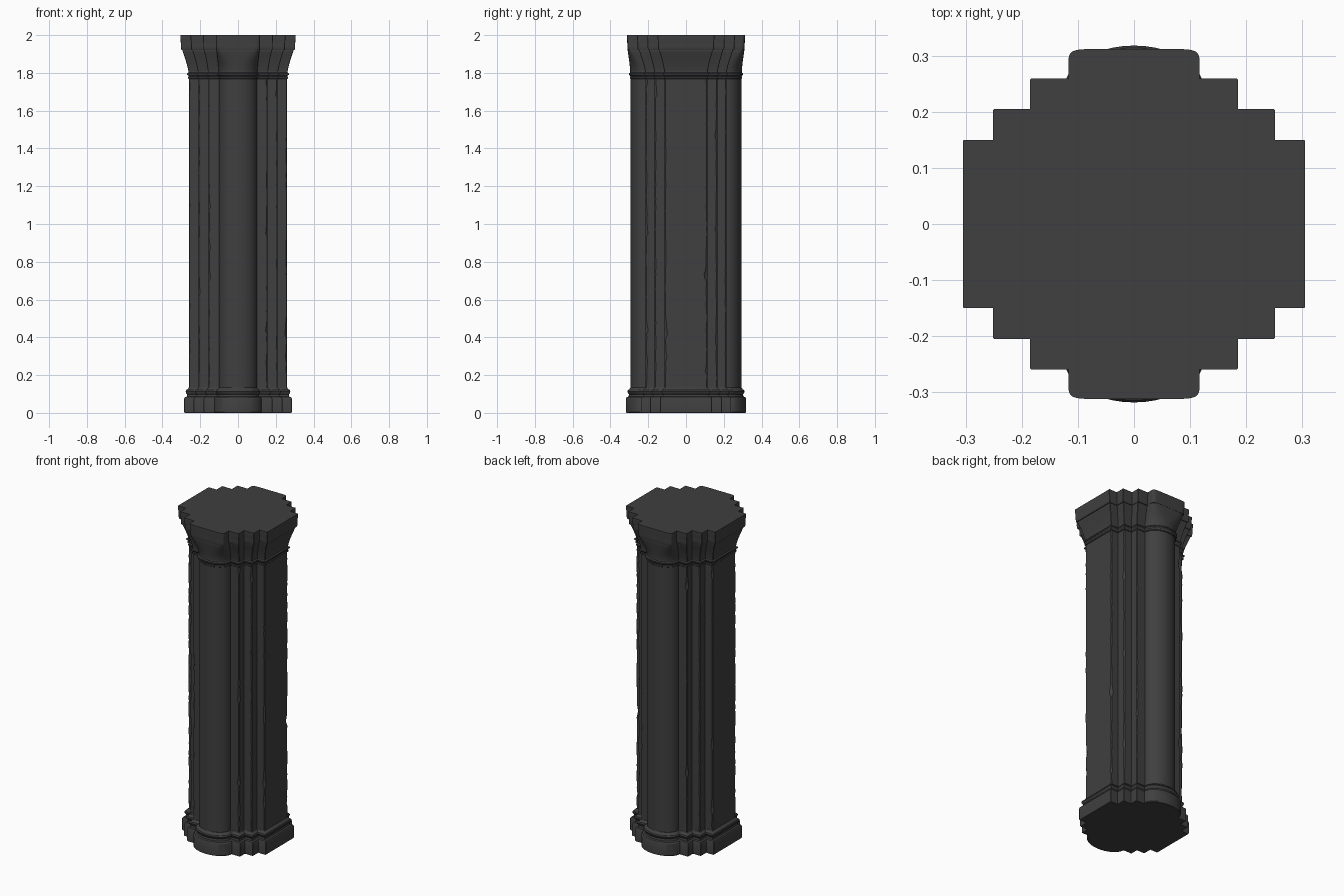
import bpy, bmesh, math, random

if "Cube" in bpy.data.objects:
    bpy.data.objects.remove(bpy.data.objects["Cube"])

random.seed(4)
# Quarter-plan dimensions: X0, y1, x1, y2, x2, y3, x3, Y, roundness exponent
SHAFT = (.26, .113, .21, .166, .157, .214, .10, .293, 2.0)
ABACUS = (.305, .15, .251, .205, .185, .259, .117, .312, 9.0)
ARC = 10

stone = bpy.data.materials.new("dark_stone")
stone.diffuse_color = (.05, .05, .05, 1)
stone.use_nodes = True
stone.node_tree.nodes["Principled BSDF"].inputs["Base Color"].default_value = stone.diffuse_color


def plan(t, d):
    """Blend from shaft plan to abacus plan, then grow outward by d."""
    p = [a + (b - a) * t for a, b in zip(SHAFT, ABACUS)]
    return [v + d for v in p[:8]] + [2 + 7 * t * t]


def quarter(p, chips):
    """One quarter of the stepped plan, with a rounded lobe on the y axis."""
    pts = []
    for (x, y), nx, c in zip(((p[0], p[1]), (p[2], p[3]), (p[4], p[5])),
                             (p[2], p[4], p[6]), chips):
        pts += [(x, y - c), (x - c * .8, y), (nx, y)]
    for i in range(1, ARC + 1):
        a = i / ARC * math.pi / 2
        s, c = math.sin(a), max(math.cos(a), 0)
        x = 0 if i == ARC else p[6] * c ** (2 / p[8])
        pts.append((x, p[5] + (p[7] - p[5]) * s ** (2 / p[8])))
    return pts


def outline(p, chips):
    """Mirror the quarter into a full loop."""
    loop = []
    for q, (sx, sy) in enumerate(((1, 1), (-1, 1), (-1, -1), (1, -1))):
        pts = quarter(p, chips[q])
        if q % 2:
            pts = pts[-2::-1]
        loop += [(x * sx, y * sy) for x, y in pts]
    return loop


def loft(name, levels):
    """Skin a stack of (z, outline) levels and cap both ends."""
    bm = bmesh.new()
    rings = [[bm.verts.new((x, y, z)) for x, y in pts] for z, pts in levels]
    for a, b in zip(rings, rings[1:]):
        for i in range(len(a)):
            j = (i + 1) % len(a)
            bm.faces.new((a[i], a[j], b[j], b[i]))
    bm.faces.new(rings[0][::-1])
    bm.faces.new(rings[-1])
    me = bpy.data.meshes.new(name)
    bm.to_mesh(me)
    bm.free()
    me.materials.append(stone)
    ob = bpy.data.objects.new(name, me)
    bpy.context.collection.objects.link(ob)
    bpy.ops.object.select_all(action='DESELECT')
    ob.select_set(True)
    bpy.context.view_layer.objects.active = ob
    bpy.ops.object.shade_smooth_by_angle(angle=math.radians(30))
    return ob


def moulding(name, profile, chip=.002):
    chips = [[chip] * 3] * 4
    loft(name, [(z, outline(plan(t, d), chips)) for z, t, d in profile])


# Base: plinth, step and upper torus
moulding("base", [
    (0, 0, .022), (.005, 0, .025), (.075, 0, .025), (.083, 0, .021),
    (.086, 0, .011), (.098, 0, .009), (.104, 0, .014), (.113, 0, .017),
    (.121, 0, .014), (.126, 0, .006), (.134, 0, .001)])

# Shaft: corners worn by uneven chips along the height
levels = []
N = 84
wear = [[.004] * 3 for _ in range(4)]
for k in range(N + 1):
    z = .12 + (1.785 - .12) * k / N
    for q in wear:
        for i in range(3):
            q[i] = .55 * q[i] + random.uniform(.0005, .004)
            if random.random() < .04:
                q[i] += random.uniform(.004, .012)
    levels.append((z, outline(plan(0, 0), wear)))
loft("shaft", levels)

# Neck: two thin rings under the capital
moulding("neck_rings", [
    (1.768, 0, .001), (1.771, 0, .004), (1.779, 0, .004), (1.781, 0, .001),
    (1.785, 0, .003), (1.79, 0, .009), (1.797, 0, .009), (1.802, 0, .003),
    (1.81, 0, .002)])

# Capital: round lobes flare into a squared bell
bell = []
for k in range(11):
    u = k / 10
    bell.append((1.805 + .113 * u, .72 * u ** 1.25, .002))
moulding("capital_bell", bell + [(1.925, .72, .001)])

# Abacus: squared top slab with a slight lower lip
moulding("abacus", [
    (1.92, .86, 0), (1.925, .93, 0), (1.945, .95, 0), (1.955, .94, 0),
    (1.965, .97, 0), (1.985, 1, 0), (2.0, 1, 0)])
